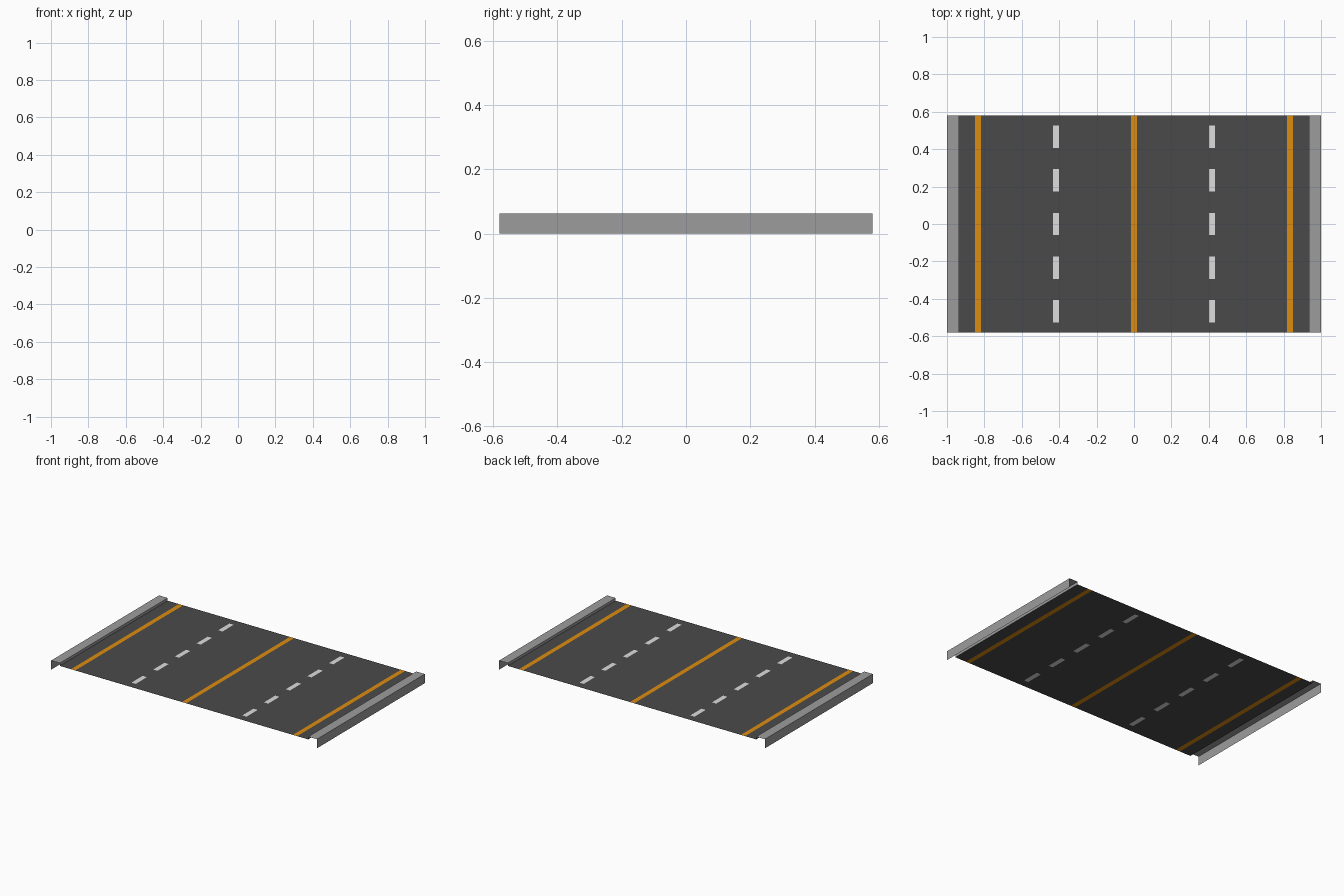
import bpy

if "Cube" in bpy.data.objects:
    bpy.data.objects.remove(bpy.data.objects["Cube"])

HALF_Y = 0.58      # half length of the road section
ROAD_X = 0.935     # road edge / inner curb face
ROAD_Z = 0.043
CURB_Z = 0.062
LINE = 0.016       # half width of painted lines
DASH_X, EDGE_X = 0.417, 0.835
DASHES = [i * 0.233 for i in range(-2, 3)]
DASH_HALF = 0.06


def material(name, rgb):
    m = bpy.data.materials.new(name)
    m.diffuse_color = (*rgb, 1)
    m.use_nodes = True
    m.node_tree.nodes["Principled BSDF"].inputs["Base Color"].default_value = m.diffuse_color
    return m


asphalt = material("asphalt", (0.068, 0.068, 0.068))
orange = material("orange_paint", (0.73, 0.262, 0.005))
white = material("white_paint", (0.73, 0.73, 0.73))
concrete = material("concrete", (0.34, 0.335, 0.335))


def add_object(name, verts, faces, mats):
    mesh = bpy.data.meshes.new(name)
    mesh.from_pydata(verts, [], faces)
    for m in mats:
        mesh.materials.append(m)
    mesh.update()
    ob = bpy.data.objects.new(name, mesh)
    bpy.context.collection.objects.link(ob)
    return ob


# road sheet, cut along every painted line and dash
xs = [-ROAD_X, ROAD_X]
for c in (-EDGE_X, -DASH_X, 0, DASH_X, EDGE_X):
    xs += [c - LINE, c + LINE]
ys = [-HALF_Y, HALF_Y]
for c in DASHES:
    ys += [c - DASH_HALF, c + DASH_HALF]
xs.sort()
ys.sort()
n = len(xs)
verts = [(x, y, ROAD_Z) for y in ys for x in xs]
faces = [(j * n + i, j * n + i + 1, (j + 1) * n + i + 1, (j + 1) * n + i)
         for j in range(len(ys) - 1) for i in range(n - 1)]
road = add_object("road", verts, faces, [asphalt, orange, white])
for p in road.data.polygons:
    x, y = abs(p.center.x), p.center.y
    if x < LINE or abs(x - EDGE_X) < LINE:
        p.material_index = 1
    elif abs(x - DASH_X) < LINE and any(abs(y - c) < DASH_HALF for c in DASHES):
        p.material_index = 2

# curbs: open-ended profile swept along the road, mirrored left and right
profile = [(ROAD_X, ROAD_Z), (ROAD_X, CURB_Z), (1.0, CURB_Z), (1.0, 0.0)]
for side, name in ((1, "right_curb"), (-1, "left_curb")):
    pts = [(side * x, z) for x, z in profile][::side]
    k = len(pts)
    verts = [(x, y, z) for y in (-HALF_Y, HALF_Y) for x, z in pts]
    faces = [(i, i + 1, k + i + 1, k + i) for i in range(k - 1)]
    add_object(name, verts, faces, [concrete])
